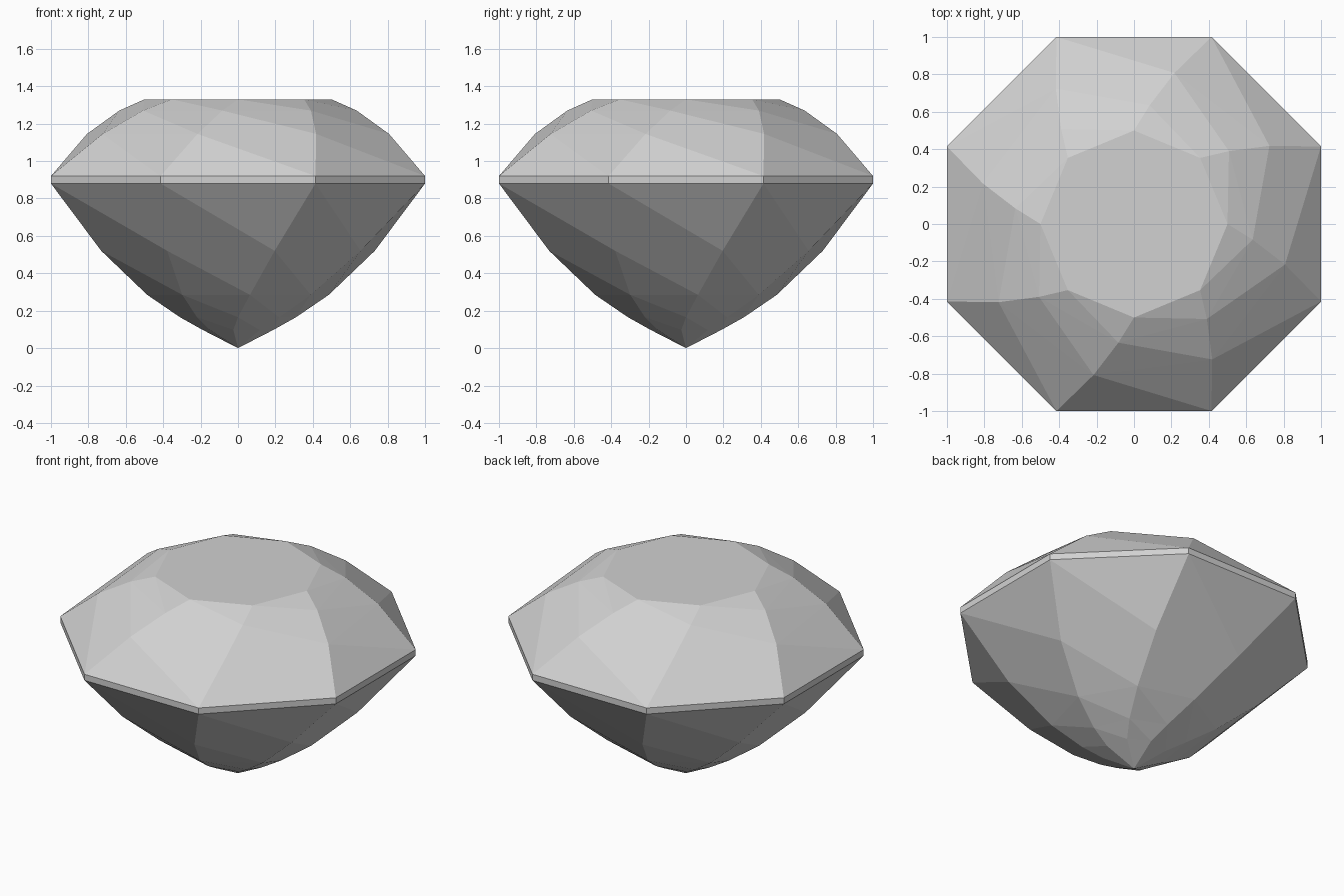
import bpy
import bmesh
from math import cos, sin, radians

cube = bpy.data.objects.get("Cube")
if cube:
    bpy.data.objects.remove(cube, do_unlink=True)

SIDES = 8
STEP = 7.5  # twist in degrees from one ring to the next

grey = bpy.data.materials.new("stone_grey")
grey.use_nodes = True
COLOUR = (0.64, 0.64, 0.64, 1)
grey.diffuse_color = COLOUR
grey.node_tree.nodes["Principled BSDF"].inputs["Base Color"].default_value = COLOUR


def stone_part(name, rings, cap=False, tip=False):
    """Facets between twisted octagons listed from top to bottom as (radius, z, twist)."""
    bm = bmesh.new()
    loops = []
    for radius, z, twist in rings:
        angles = [radians(360 * k / SIDES - STEP * twist) for k in range(SIDES)]
        loops.append([bm.verts.new((radius * cos(a), radius * sin(a), z)) for a in angles])
    for i, (up, low) in enumerate(zip(loops, loops[1:])):
        twisted = rings[i][2] != rings[i + 1][2]
        for k in range(SIDES):
            n = (k + 1) % SIDES
            if twisted:  # split along the short diagonal so the stone stays convex
                bm.faces.new((up[k], low[k], low[n]))
                bm.faces.new((up[k], low[n], up[n]))
            else:
                bm.faces.new((up[k], low[k], low[n], up[n]))
    if cap:
        bm.faces.new(loops[0])
    if tip:
        point = bm.verts.new((0, 0, 0))
        last = loops[-1]
        for k in range(SIDES):
            bm.faces.new((last[k], point, last[(k + 1) % SIDES]))
    mesh = bpy.data.meshes.new(name)
    bm.to_mesh(mesh)
    bm.free()
    mesh.materials.append(grey)
    obj = bpy.data.objects.new(name, mesh)
    bpy.context.collection.objects.link(obj)
    return obj


RIM = 1 / cos(radians(180 / SIDES))
girdle_top = (RIM, 0.92, 3)
girdle_base = (RIM, 0.88, 3)

# Upper facets with the flat table
stone_part("crown", [(0.5, 1.33, 0), (0.64, 1.27, 1), (0.836, 1.145, 2), girdle_top], cap=True)
# Thin upright band
stone_part("girdle", [girdle_top, girdle_base])
# Lower facets ending in a point
stone_part("pavilion", [girdle_base, (0.757, 0.52, 4), (0.49, 0.285, 5),
                        (0.31, 0.165, 6), (0.19, 0.097, 7)], tip=True)
